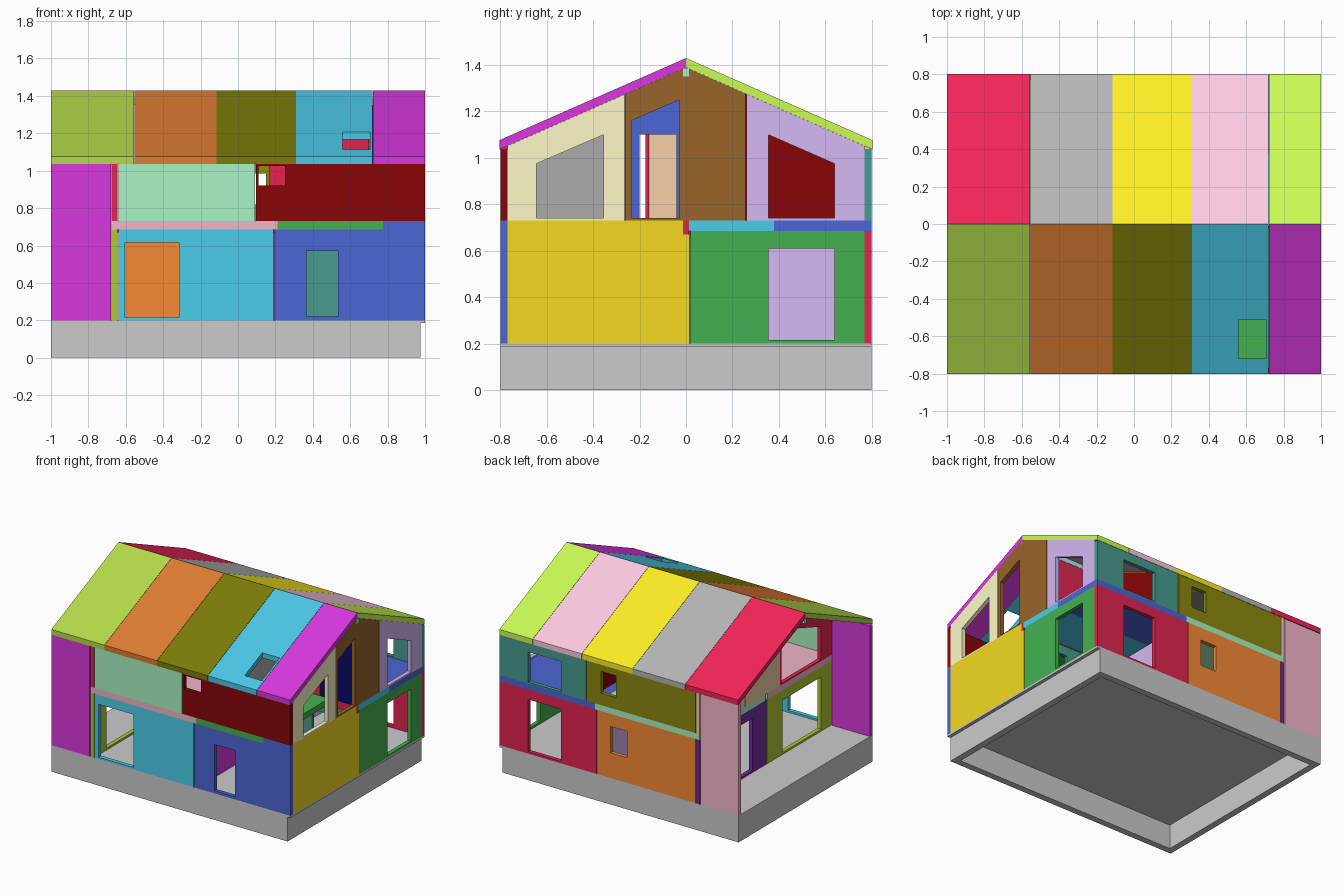
import bpy, bmesh

if "Cube" in bpy.data.objects:
    bpy.data.objects.remove(bpy.data.objects["Cube"])

PLACE = {'x': lambda u, v, w: (w, u, v),   # profile in y-z
         'y': lambda u, v, w: (u, w, v),   # profile in x-z
         'z': lambda u, v, w: (u, v, w)}   # profile in x-y
SLOPE, RIDGE, THICK = 0.44, 1.43, 0.04


def colour(obj, code):
    if not code:
        return
    mat = bpy.data.materials.new(obj.name + "_colour")
    rgb = [min(1, 1.25 * (int(code[i:i + 2], 16) / 255) ** 2.2) for i in (0, 2, 4)]
    mat.diffuse_color = (*rgb, 1)
    mat.use_nodes = True
    mat.node_tree.nodes["Principled BSDF"].inputs["Base Color"].default_value = mat.diffuse_color
    obj.data.materials.append(mat)


def panel(name, axis, w0, w1, outline, holes=(), code=None):
    """Extruded outline with openings."""
    bm = bmesh.new()
    rims = ([], [])
    for loop in [outline, *holes]:
        rings = [[bm.verts.new(PLACE[axis](u, v, w)) for u, v in loop] for w in (w0, w1)]
        n = len(loop)
        for i in range(n):
            j = (i + 1) % n
            bm.faces.new((rings[0][i], rings[0][j], rings[1][j], rings[1][i]))
            for k in (0, 1):
                rims[k].append(bm.edges.get((rings[k][i], rings[k][j])))
    for rim in rims:
        bmesh.ops.triangle_fill(bm, edges=rim, use_beauty=True)
    bmesh.ops.recalc_face_normals(bm, faces=bm.faces[:])
    mesh = bpy.data.meshes.new(name)
    bm.to_mesh(mesh)
    bm.free()
    obj = bpy.data.objects.new(name, mesh)
    bpy.context.collection.objects.link(obj)
    colour(obj, code)
    return obj


def rect(u0, u1, v0, v1):
    return [(u0, v0), (u1, v0), (u1, v1), (u0, v1)]


def under(y):
    return RIDGE - THICK - 0.0005 - SLOPE * abs(y)


def gable(name, x, y0, y1, hole=None, code=None, base=0.73):
    """Cross wall whose top follows the roof."""
    top = [(y1, under(y1))] + ([(0, under(0))] if y0 < 0 < y1 else []) + [(y0, under(y0))]
    panel(name, 'x', x, x + 0.03, [(y0, base), (y1, base)] + top, [hole] if hole else (), code)


def window(y0, y1, z0, z1):
    return [(y0, 0.74), (y1, 0.74), (y1, z1), (y0, z0)]


# foundation ring and slab
panel("foundation", 'z', 0, 0.185, rect(-1, 0.975, -0.8, 0.8), [rect(-0.95, 0.925, -0.75, 0.75)])
panel("ground_slab", 'z', 0.185, 0.2, rect(-1, 1, -0.8, 0.8))

# ground floor, front and back walls
F, B = (-0.8, -0.77), (0.77, 0.8)
panel("front_wall_left", 'y', *F, rect(-0.64, 0.19, 0.2, 0.685),
      [rect(-0.605, -0.315, 0.215, 0.615)], "44b9d4")
panel("front_wall_right", 'y', *F,
      [(0.195, 0.2), (1, 0.2), (1, 0.73), (0.775, 0.73), (0.775, 0.685), (0.195, 0.685)],
      [rect(0.365, 0.535, 0.22, 0.57)], "455cbf")
panel("back_wall_right", 'y', *B, rect(0.19, 1, 0.2, 0.685),
      [rect(0.485, 0.76, 0.215, 0.61)], "cc2549")
panel("back_wall_left", 'y', *B, rect(-0.64, 0.185, 0.2, 0.685),
      [rect(-0.065, 0.07, 0.39, 0.59)], "df7c33")

# ground floor, end walls
panel("right_wall_front", 'x', 0.97, 1,
      [(-0.77, 0.2), (0.015, 0.2), (0.015, 0.67), (-0.012, 0.67), (-0.012, 0.73), (-0.77, 0.73)],
      (), "dcc422")
panel("right_wall_back", 'x', 0.97, 1, rect(0.02, 0.77, 0.2, 0.685),
      [rect(0.355, 0.64, 0.215, 0.61)], "3f9f4a")
panel("left_wall_front", 'x', -0.675, -0.645, rect(-0.8, -0.005, 0.2, 0.685),
      [rect(-0.65, -0.19, 0.215, 0.61)], "9db52f")
panel("left_wall_back", 'x', -0.675, -0.645, rect(0.005, 0.8, 0.2, 0.685),
      [rect(0.17, 0.46, 0.215, 0.61)], "6b2a94")

# terrace side walls, full height
panel("terrace_wall_front", 'y', *F, rect(-1, -0.68, 0.2, 1.035), (), "c335c8")
panel("terrace_wall_back", 'y', *B, rect(-1, -0.68, 0.2, 1.035), (), "e0a5b8")

# ground floor partitions
panel("partition_cross_back", 'x', 0.19, 0.215, rect(0.025, 0.77, 0.2, 0.67), (), "c0a5dd")
panel("partition_cross_front", 'x', 0.19, 0.215, rect(-0.77, -0.0, 0.2, 0.67),
      [rect(-0.3, -0.1, 0.215, 0.6)], "c335c8")
panel("partition_long_right", 'y', 0.0, 0.025, rect(0.215, 0.97, 0.2, 0.67),
      [rect(0.62, 0.8, 0.215, 0.6)], "438b80")
panel("partition_long_middle", 'y', 0.0, 0.025, rect(-0.2, 0.19, 0.2, 0.67), (), "438b80")

# upper floor panels, leaving a stairwell at the front right
for name, x0, x1, y0, y1, code in [
        ("floor_front_left", -0.675, 0.21, -0.8, -0.012, "d9a3b5"),
        ("floor_front_right", 0.21, 0.775, -0.8, -0.012, "3f9f4a"),
        ("floor_back_left", -0.675, 0.2, 0.012, 0.8, "98dcb0"),
        ("floor_middle_right", 0.2, 1, 0.012, 0.38, "44b9d4"),
        ("floor_back_right", 0.2, 1, 0.38, 0.8, "455cbf")]:
    panel(name, 'z', 0.685, 0.73, rect(x0, x1, y0, y1), (), code)
panel("floor_beam", 'z', 0.67, 0.73, rect(-0.645, 1, -0.012, 0.012), (), "cc2549")
panel("ridge_beam", 'z', 1.35, 1.385, rect(-1, 1, -0.012, 0.012), (), "98d8c8")

# upper floor, front and back walls
panel("upper_front_left", 'y', *F, rect(-0.64, 0.09, 0.73, 1.037), (), "98dcb0")
panel("upper_front_right", 'y', *F, rect(0.095, 1, 0.73, 1.037),
      [rect(0.11, 0.25, 0.92, 1.025)], "7a0c0f")
panel("upper_back_right", 'y', *B, rect(0.275, 1, 0.73, 1.037),
      [rect(0.485, 0.76, 0.74, 0.97)], "438b80")
panel("upper_back_left", 'y', *B, rect(-0.64, 0.27, 0.73, 1.037),
      [rect(0.025, 0.15, 0.82, 0.985)], "7d7a14")

# right gable
gable("right_gable_front", 0.97, -0.77, -0.265, window(-0.645, -0.355, 0.975, 1.1), "efe3b4")
gable("right_gable_middle", 0.97, -0.263, 0.256, window(-0.235, -0.03, 1.16, 1.25), "895b2a")
gable("right_gable_back", 0.97, 0.26, 0.77, window(0.355, 0.64, 1.1, 0.975), "c0a5dd")

# left gable, facing the terrace
gable("left_gable_front", -0.675, -0.8, -0.16, window(-0.65, -0.175, 0.99, 1.15), "cc2549")
gable("left_gable_middle", -0.675, -0.158, 0.256, None, "dfbd9a")
gable("left_gable_back", -0.675, 0.26, 0.8, window(0.355, 0.64, 1.1, 0.975), "dfbd9a")

# upper floor partitions
gable("upper_partition_front", 0.48, -0.77, -0.255, None, "999999")
gable("upper_partition_middle", 0.48, -0.25, -0.02, rect(-0.2, -0.04, 0.74, 1.1), "455cbf")
gable("upper_partition_back", 0.28, 0.01, 0.77, None, "7a0c0f")
for name, x0, x1, code in [("upper_partition_long_left", 0.165, 0.7, "cc2549"),
                           ("upper_partition_long_right", 0.705, 0.97, "10105c")]:
    panel(name, 'y', -0.02, 0.01, rect(x0, x1, 0.73, 1.35), (), code)

# roof panels: flat strips sheared down to the slope
edges = [-1, -0.555, -0.115, 0.31, 0.72, 1]
fronts = ["a2c543", "c97030", "6f6f10", "44b4d0", "c335c8"]
backs = ["dc2550", "a3a3a3", "f0d825", "ecb6cc", "b6e34c"]
for s, side, codes in ((-1, "front", fronts), (1, "back", backs)):
    for i, code in enumerate(codes):
        skylight = [rect(0.56, 0.705, -0.72, -0.51)] if (s, i) == (-1, 3) else ()
        roof = panel(f"roof_{side}_{i + 1}", 'z', RIDGE - THICK, RIDGE,
                     rect(edges[i] + 0.001, edges[i + 1] - 0.001, *sorted((0, s * 0.803))),
                     skylight, code)
        for v in roof.data.vertices:
            v.co.z -= SLOPE * abs(v.co.y)
